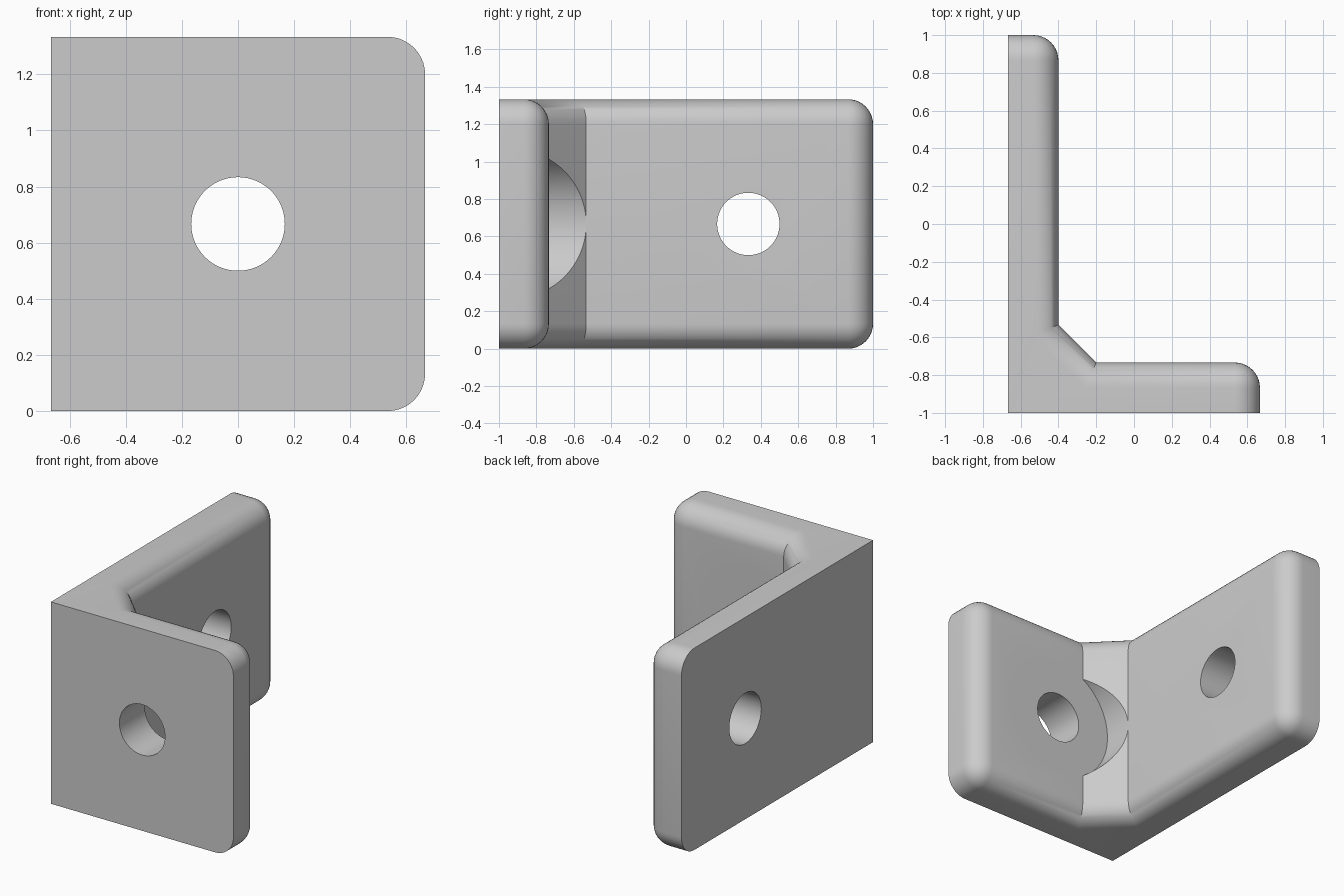
import bpy, bmesh, math
from mathutils import Vector

if "Cube" in bpy.data.objects:
    bpy.data.objects.remove(bpy.data.objects["Cube"], do_unlink=True)

W, H, T, R = 2 / 3, 4 / 3, 4 / 15, 2 / 15    # half width, height, thickness, rounding
INX, INY = -W + T, -1 + T                    # inner faces of the two plates
WEB = 0.2                                    # size of the corner web

grey = bpy.data.materials.new("plain_grey")
grey.use_nodes = True
grey.diffuse_color = (0.6, 0.6, 0.6, 1)
grey.node_tree.nodes["Principled BSDF"].inputs["Base Color"].default_value = (0.6, 0.6, 0.6, 1)

# Angle bracket: L profile with a diagonal web, extruded upward
profile = [(-W, -1), (W, -1), (W, INY), (INX + WEB, INY),
           (INX, INY + WEB), (INX, 1), (-W, 1)]
bm = bmesh.new()
base = bm.faces.new([bm.verts.new((x, y, 0)) for x, y in profile])
ext = bmesh.ops.extrude_face_region(bm, geom=[base])
bmesh.ops.translate(bm, vec=(0, 0, H),
                    verts=[g for g in ext["geom"] if isinstance(g, bmesh.types.BMVert)])
bmesh.ops.recalc_face_normals(bm, faces=bm.faces[:])


# Round the inner rims and the free corners, keep the outer faces sharp
def is_rounded(edge):
    a, b = (v.co for v in edge.verts)
    inner = all(p.x > -W + 0.01 and p.y > -1 + 0.01 for p in (a, b))
    if abs(a.z - b.z) > 0.1:
        return inner and (a.x > W - 0.01 or a.y > 0.99)
    free_end = min(a.x, b.x) > W - 0.01 or min(a.y, b.y) > 0.99
    return inner or free_end


bmesh.ops.bevel(bm, geom=[e for e in bm.edges if is_rounded(e)], offset=R,
                offset_type='OFFSET', segments=10, profile=0.5,
                affect='EDGES', clamp_overlap=False)
mesh = bpy.data.meshes.new("angle_bracket")
bm.to_mesh(mesh)
bm.free()
bracket = bpy.data.objects.new("angle_bracket", mesh)
bpy.context.collection.objects.link(bracket)
mesh.materials.append(grey)


# Drill a round hole between two points
def drill(name, start, end, radius):
    a, b = Vector(start), Vector(end)
    bpy.ops.mesh.primitive_cylinder_add(vertices=96, radius=radius, depth=(b - a).length,
                                        location=(a + b) / 2)
    cutter = bpy.context.object
    cutter.name = name
    cutter.rotation_euler = (b - a).to_track_quat('Z', 'Y').to_euler()
    cutter.hide_render = True
    cutter.data.materials.append(grey)
    mod = bracket.modifiers.new(name, 'BOOLEAN')
    mod.operation, mod.solver, mod.object = 'DIFFERENCE', 'EXACT', cutter
    bpy.context.view_layer.update()
    bpy.ops.object.select_all(action='DESELECT')
    bracket.select_set(True)
    bpy.context.view_layer.objects.active = bracket
    bpy.ops.object.modifier_apply(modifier=name)
    bpy.data.objects.remove(cutter, do_unlink=True)


# Bolt holes through both plates, and the washer clearance in the web
drill("front_hole", (0, -1.2, H / 2), (0, -0.6, H / 2), W / 4)
drill("side_hole", (-0.8, 1 / 3, H / 2), (-0.3, 1 / 3, H / 2), W / 4)
drill("washer_clearance", (0, INY, H / 2), (0, -0.3, H / 2), -INX)

bpy.ops.object.shade_smooth_by_angle(angle=math.radians(30))
